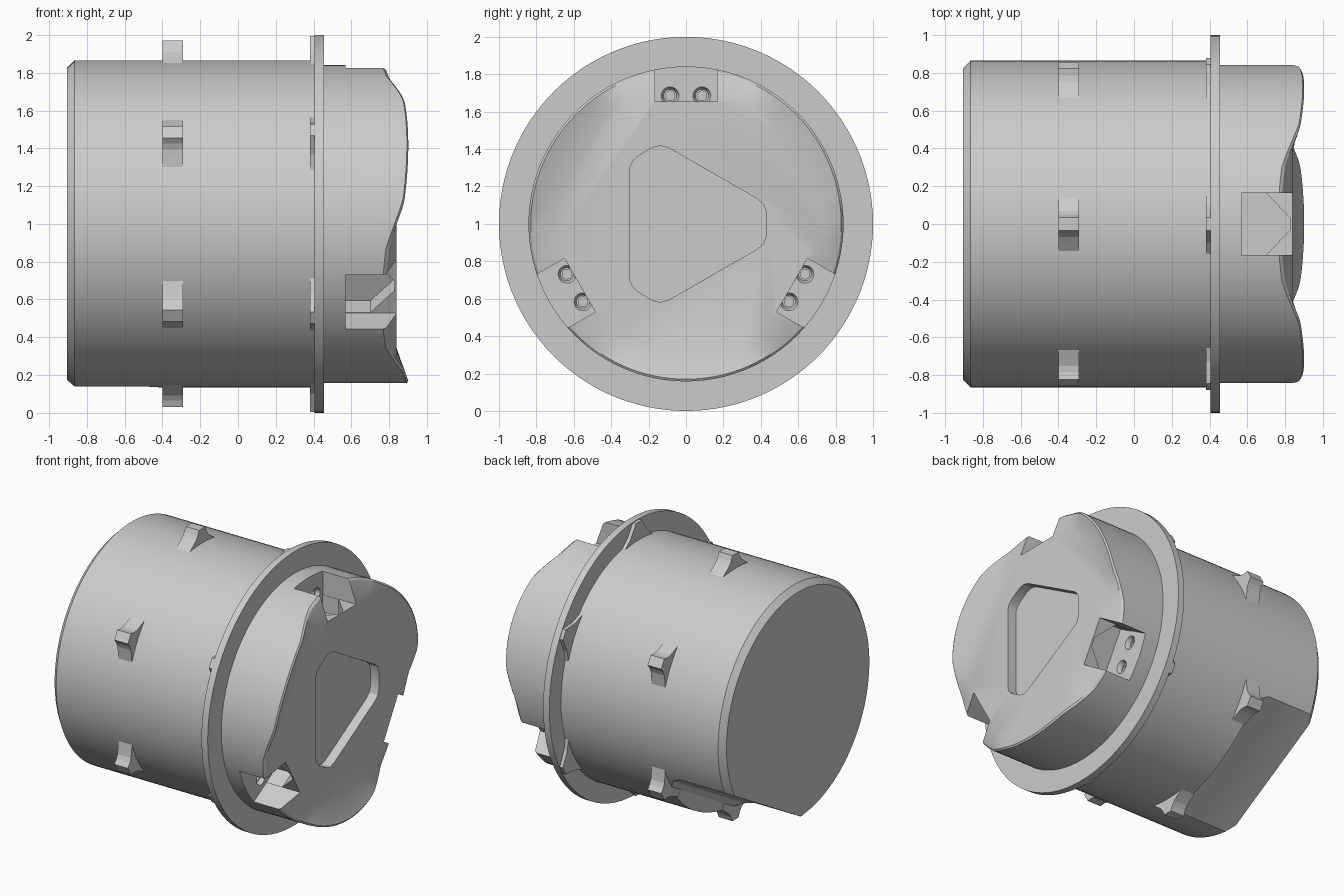
import bpy, bmesh
from math import sin, cos, pi, radians, sqrt

if "Cube" in bpy.data.objects:
    bpy.data.objects.remove(bpy.data.objects["Cube"])

SEG = 120


def finish(name, bm, smooth=True):
    bmesh.ops.recalc_face_normals(bm, faces=bm.faces)
    me = bpy.data.meshes.new(name)
    bm.to_mesh(me)
    bm.free()
    ob = bpy.data.objects.new(name, me)
    bpy.context.collection.objects.link(ob)
    return ob


def place(w, u, v, ang):
    # w along the main axis, u tangential, v radial; ang measured from the top towards +y
    a = radians(ang)
    return (w, u * cos(a) + v * sin(a), 1 - u * sin(a) + v * cos(a))


def prism(name, ring0, ring1, ang=0):
    bm = bmesh.new()
    a = [bm.verts.new(place(*p, ang)) for p in ring0]
    b = [bm.verts.new(place(*p, ang)) for p in ring1]
    n = len(a)
    bm.faces.new(a)
    bm.faces.new(b[::-1])
    for i in range(n):
        j = (i + 1) % n
        bm.faces.new((a[i], a[j], b[j], b[i]))
    return finish(name, bm)


def axial(name, pts, w0, w1, ang=0):
    return prism(name, [(w0, u, v) for u, v in pts], [(w1, u, v) for u, v in pts], ang)


def lathe(name, prof, seg=SEG, u0=0, v0=0, ang=0):
    # prof is (axial, radius), closed by a cap at both ends
    bm = bmesh.new()
    rings = [[bm.verts.new(place(w, u0 + r * sin(2 * pi * i / seg),
                                 v0 + r * cos(2 * pi * i / seg), ang))
              for i in range(seg)] for w, r in prof]
    for p, q in zip(rings, rings[1:]):
        for i in range(seg):
            j = (i + 1) % seg
            bm.faces.new((p[i], p[j], q[j], q[i]))
    bm.faces.new(rings[0])
    bm.faces.new(rings[-1])
    return finish(name, bm)


def cut(ob, cutter):
    cutter.hide_render = True
    m = ob.modifiers.new("cut", 'BOOLEAN')
    m.operation, m.solver, m.object = 'DIFFERENCE', 'EXACT', cutter
    bpy.context.view_layer.objects.active = ob
    bpy.ops.object.modifier_apply(modifier=m.name)
    bpy.data.objects.remove(cutter)


def smooth(ob):
    bpy.ops.object.select_all(action='DESELECT')
    ob.select_set(True)
    bpy.context.view_layer.objects.active = ob
    bpy.ops.object.shade_smooth_by_angle(angle=radians(25))


# Main barrel with chamfered back end and thin flange
barrel = lathe("barrel_and_flange", [(-.905, .825), (-.865, .865), (.405, .865),
                                     (.405, 1), (.455, 1), (.455, .8)])
# Flat on the lower back of the barrel, ending in a curved ramp
side = [(-1, .7), (-.5, .7), (-.44, .72), (-.4, .76), (-.37, .9), (-.37, 1.1), (-1, 1.1)]
cut(barrel, prism("flat_cutter", [(w, -.7, v) for w, v in side],
                  [(w, .7, v) for w, v in side], 150))
smooth(barrel)

# Six flared lugs round the barrel and six matching ribs behind the flange
half = [(.035, .97), (.05, .935), (.07, .908), (.1, .885), (.145, .852), (.13, .8)]
lug = half + [(-u, v) for u, v in half[::-1]]
rib = [(-.16, .85), (-.1, .9), (-.035, .995), (.035, .995), (.1, .9), (.16, .85)]
for k in range(6):
    axial("barrel_lug", lug, -.4, -.29, k * 60)
    axial("flange_rib", rib, .38, .41, k * 60)

# Front head: hexagonal flat face with edges that alternately rise and fall
HEX, RAD, FACE, SLOPE = .66, .842, .84, .36


def face_height(a, r):
    x = FACE
    for k in range(6):
        d = r * cos(a - k * pi / 3) - HEX
        x += max(0, d) * SLOPE * (1 if k % 2 else -1)
    return x


bm = bmesh.new()
inner, mid, outer, base = [], [], [], []
for i in range(SEG):
    a = 2 * pi * i / SEG
    off = (a + pi / 6) % (pi / 3) - pi / 6
    rh = HEX / cos(off)
    for ring, w, r in ((inner, FACE, rh), (mid, face_height(a, RAD - .012), RAD - .012),
                       (outer, face_height(a, RAD) - .012, RAD), (base, .45, RAD)):
        ring.append(bm.verts.new(place(w, r * sin(a), r * cos(a), 0)))
for p, q in ((inner, mid), (mid, outer), (outer, base)):
    for i in range(SEG):
        j = (i + 1) % SEG
        bm.faces.new((p[i], p[j], q[j], q[i]))
bm.faces.new(inner)
bm.faces.new(base)
head = finish("front_head", bm)

# Three rim pockets, each with a gabled undercut and two countersunk screw holes
house = [(.57, -.163), (.7, -.163), (.828, -.03), (.828, .03), (.7, .163), (.57, .163)]
for ang in (0, 120, 240):
    cut(head, axial("pocket_cutter", [(-.165, .655), (.165, .655), (.165, 1), (-.165, 1)],
                    .57, 1, ang))
    cut(head, prism("undercut_cutter", [(w, u, .53) for w, u in house],
                    [(w, u, .7) for w, u in house], ang))
    for u in (-.085, .085):
        cut(head, lathe("hole_cutter", [(.48, .025), (.54, .025), (.54, .035), (.58, .052)],
                        24, u, .685, ang))

# Shallow rounded triangular recess in the face
top = [(-.30, .30), (-.285, .335), (-.26, .36), (-.18, .408), (-.135, .418), (-.09, .405),
       (.38, .135), (.415, .105), (.43, .06)]
tri = top + [(u, -v) for u, v in top[::-1]]
cut(head, axial("recess_cutter", tri, .77, 1))
smooth(head)
